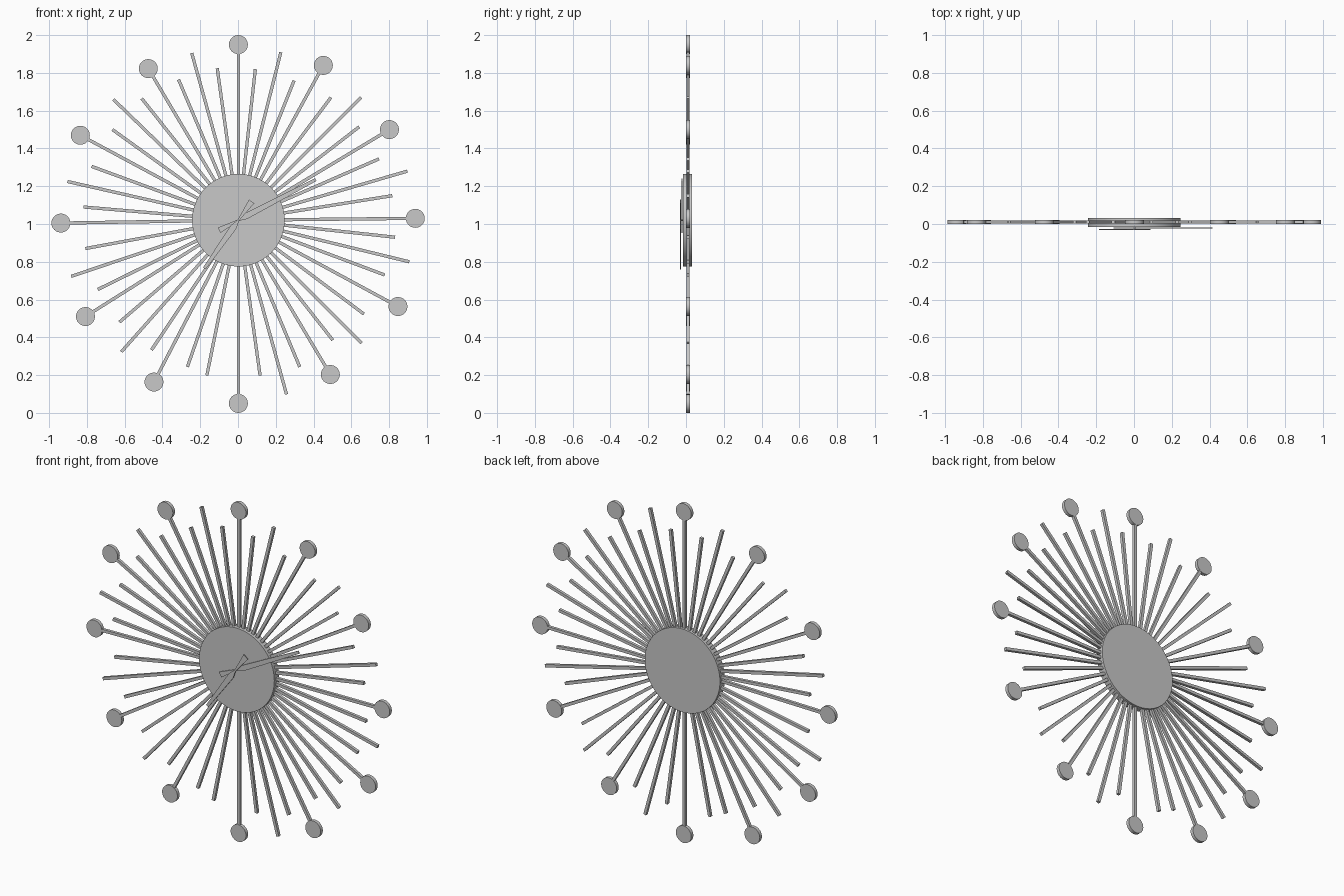
import bpy
import math
from mathutils import Vector

default_cube = bpy.data.objects.get("Cube")
if default_cube:
    bpy.data.objects.remove(default_cube, do_unlink=True)

# One grey metal for the whole clock
metal = bpy.data.materials.new("grey metal")
metal.use_nodes = True
grey = (0.58, 0.58, 0.58, 1)
metal.diffuse_color = grey
metal.node_tree.nodes["Principled BSDF"].inputs["Base Color"].default_value = grey

CENTRE = Vector((0.002, 0.01, 1.02))
ROD_SIZE = 0.017


def disc(name, x, z, front, back, radius, sides=48):
    """Flat disc facing the front, placed sideways from the clock centre."""
    bpy.ops.mesh.primitive_cylinder_add(
        vertices=sides, radius=radius, depth=back - front,
        location=(CENTRE.x + x, (front + back) / 2, z),
        rotation=(math.pi / 2, 0, 0))
    part = bpy.context.object
    part.name = name
    part.data.materials.append(metal)
    bpy.ops.object.shade_smooth_by_angle(angle=math.radians(40))


def rod(name, x, z):
    """Square spoke from inside the hub out to a tip."""
    reach = Vector((x, 0, z - CENTRE.z))
    start = reach.normalized() * 0.2
    bpy.ops.mesh.primitive_cube_add(
        size=1, location=CENTRE + (start + reach) / 2,
        rotation=(0, math.atan2(reach.x, reach.z), 0))
    part = bpy.context.object
    part.name = name
    part.scale = (ROD_SIZE, ROD_SIZE, (reach - start).length)
    part.data.materials.append(metal)


def hand(name, tip_x, tip_z, tail, width, front, back):
    """Flat clock hand pinched at the pivot, widest just beyond it."""
    along = Vector((tip_x, 0, tip_z - CENTRE.z))
    length = along.length
    along.normalize()
    across = Vector((-along.z, 0, along.x))
    pivot = Vector((CENTRE.x, 0, CENTRE.z))
    profile = [(-tail, width), (0, width * 0.25),
               (0.045, width), (length, width * 0.5)]
    outline = profile + [(d, -w) for d, w in reversed(profile)]
    verts = []
    for depth in (front, back):
        for d, w in outline:
            verts.append(pivot + along * d + across * w + Vector((0, depth, 0)))
    n = len(outline)
    faces = [list(range(n)), list(range(2 * n - 1, n - 1, -1))]
    for i in range(n):
        j = (i + 1) % n
        faces.append([j, i, n + i, n + j])
    mesh = bpy.data.meshes.new(name)
    mesh.from_pydata(verts, [], faces)
    mesh.materials.append(metal)
    mesh.update()
    part = bpy.data.objects.new(name, mesh)
    bpy.context.collection.objects.link(part)


# Central hub and the pin that carries the hands
disc("hub", 0, CENTRE.z, -0.015, 0.031, 0.245, 96)
disc("hand_pin", 0, CENTRE.z, -0.031, 0, 0.005, 16)

# Hour markers: a long rod ending in a small disc, clockwise from the top
markers = [
    (0, 1.95), (.45, 1.84), (.8, 1.5), (.937, 1.03), (.845, .563), (.487, .203),
    (0, .05), (-.447, .163), (-.81, .51), (-.94, 1.005), (-.837, 1.47), (-.477, 1.823),
]
for number, (x, z) in enumerate(markers):
    rod("marker_rod_%d" % number, x, z)
    disc("marker_disc_%d" % number, x, z,
         CENTRE.y - 0.01, CENTRE.y + 0.01, 0.05)

# Plain rods of uneven length between the hour markers
plain_tips = [
    (.09, 1.82), (.225, 1.91), (.295, 1.76),
    (.49, 1.67), (.65, 1.67), (.64, 1.515),
    (.745, 1.345), (.895, 1.28), (.815, 1.15),
    (.83, .93), (.905, .8), (.775, .73),
    (.665, .523), (.653, .37), (.5, .385),
    (.325, .243), (.255, .098), (.115, .198),
    (-.167, .198), (-.27, .243),
    (-.46, .333), (-.62, .323), (-.63, .48),
    (-.745, .653), (-.885, .723), (-.81, .87),
    (-.82, 1.09), (-.905, 1.225), (-.777, 1.305),
    (-.667, 1.5), (-.662, 1.66), (-.512, 1.665),
    (-.317, 1.765), (-.247, 1.905), (-.112, 1.825),
]
for number, (x, z) in enumerate(plain_tips):
    rod("plain_rod_%d" % number, x, z)

# Clock hands, the shorter one in front
hand("minute_hand", .41, 1.235, 0.115, 0.016, -0.024, -0.018)
hand("hour_hand", -.18, .765, 0.122, 0.017, -0.032, -0.027)
